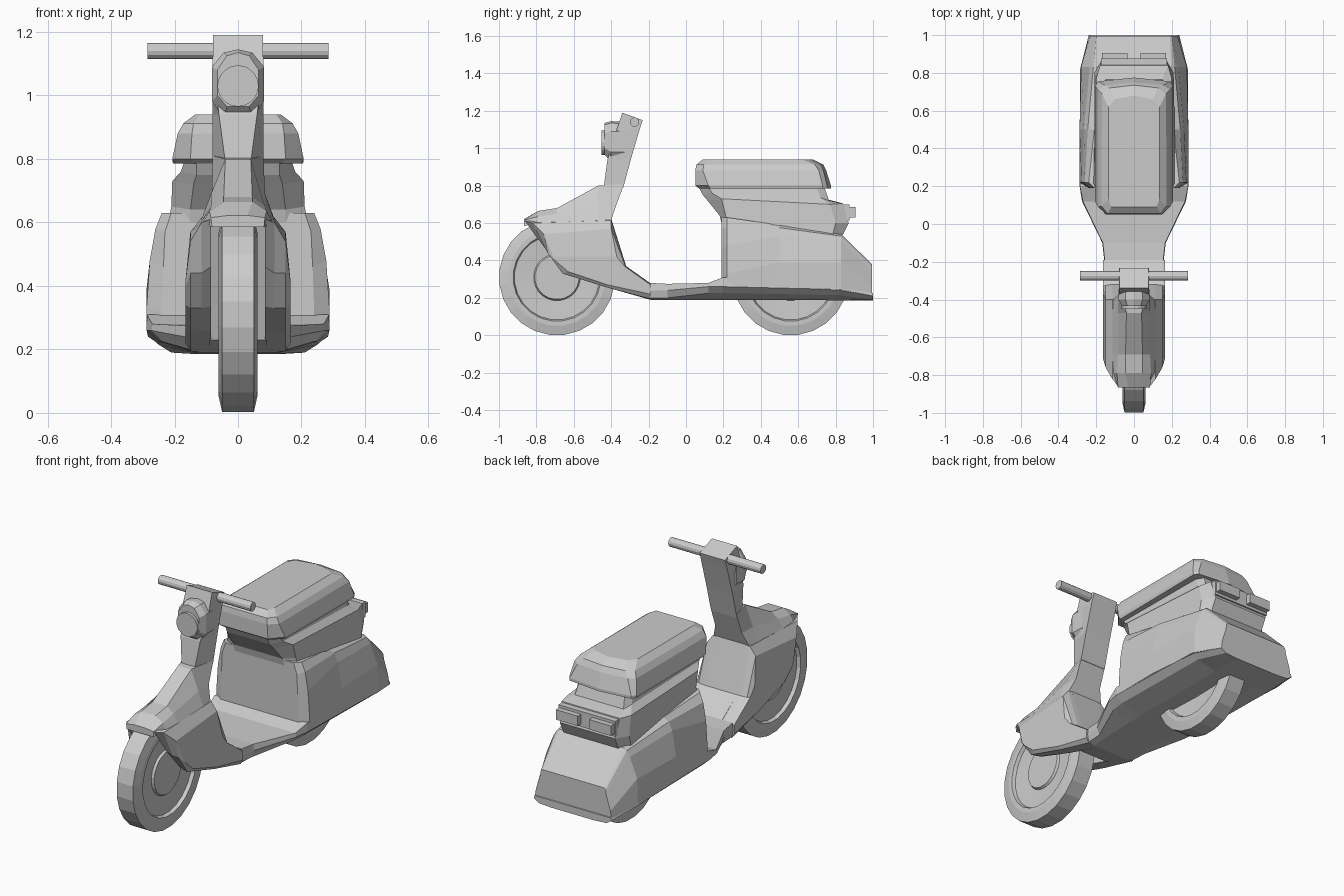
import bpy, bmesh, math
from mathutils import Vector


def skin(name, rings, mirror=False):
    """Bridge equal-length closed rings and cap both ends."""
    bm = bmesh.new()
    vs = [[bm.verts.new(p) for p in ring] for ring in rings]
    n = len(rings[0])
    for a, b in zip(vs, vs[1:]):
        for i in range(n):
            j = (i + 1) % n
            bm.faces.new((a[i], a[j], b[j], b[i]))
    bm.faces.new(vs[0])
    bm.faces.new(vs[-1])
    bmesh.ops.recalc_face_normals(bm, faces=bm.faces)
    me = bpy.data.meshes.new(name)
    bm.to_mesh(me)
    bm.free()
    ob = bpy.data.objects.new(name, me)
    bpy.context.collection.objects.link(ob)
    if mirror:
        ob.modifiers.new("Mirror", 'MIRROR').use_mirror_merge = False
    return ob


def loft(name, axis, sections):
    """Sections are (position, half outline); halves are mirrored in x."""
    rings = []
    for pos, half in sections:
        pts = []
        for p in half:
            if len(p) == 2:
                p = (p[0], pos, p[1]) if axis == 'y' else (p[0], p[1], pos)
            pts.append(p)
        rings.append(pts + [(-x, y, z) for x, y, z in reversed(pts) if x > 0])
    return skin(name, rings)


def cyl(name, r, depth, loc, rot, n=24):
    bpy.ops.mesh.primitive_cylinder_add(vertices=n, radius=r, depth=depth, location=loc, rotation=rot)
    bpy.context.object.name = name


def box(name, lo, hi, mirror=False):
    ring = lambda y: [(lo[0], y, lo[2]), (hi[0], y, lo[2]), (hi[0], y, hi[2]), (lo[0], y, hi[2])]
    return skin(name, [ring(lo[1]), ring(hi[1])], mirror)


# Wheels: one turned profile, tyre, recessed rim and hub
def wheel(name, cy, n=24):
    half = [(.05, .31), (.061, .26), (.061, .235), (.042, .228), (.035, .125), (.048, .118)]
    prof = [(-x, r) for x, r in reversed(half)] + half
    rings = []
    for x, r in prof:
        rings.append([(x, cy + r * math.cos(2 * math.pi * (i + .5) / n),
                       .31 + r * math.sin(2 * math.pi * (i + .5) / n)) for i in range(n)])
    skin(name, rings)


wheel("front_wheel", -.69)
wheel("rear_wheel", .56)

# Floor and underside
loft("floor", 'y', [
    (-.19, [(.12, .19), (.15, .20), (.158, .24), (.155, .28)]),
    (-.10, [(.12, .19), (.155, .20), (.168, .24), (.165, .275)]),
    (.12, [(.13, .19), (.24, .225), (.275, .26), (.27, .28)]),
    (.20, [(.13, .19), (.25, .225), (.288, .26), (.287, .31)]),
    (.82, [(.13, .187), (.25, .215), (.285, .245), (.28, .265)]),
    (1.0, [(.13, .185), (.21, .19), (.24, .21), (.235, .225)])])

# Rear bodywork
loft("rear_body", 'y', [
    (.19, [(.24, .26), (.24, .32), (.235, .46), (.23, .57), (.21, .63)]),
    (.22, [(.287, .26), (.288, .33), (.278, .48), (.26, .58), (.24, .63)]),
    (.50, [(.288, .26), (.288, .39), (.265, .53), (.245, .575), (.21, .59)]),
    (.83, [(.283, .24), (.28, .39), (.235, .50), (.215, .53), (.20, .54)]),
    (.995, [(.238, .21), (.23, .26), (.205, .34), (.20, .37), (.19, .38)])])

# Panel under the seat
loft("seat_base", 'z', [
    (.57, [(.15, .19, .60), (.22, .22, .60), (.21, .78, .52), (.17, .83, .52)]),
    (.65, [(.15, .18, .64), (.21, .21, .65), (.21, .80, .60), (.17, .87, .60)]),
    (.72, [(.14, .115, .72), (.207, .19, .73), (.20, .77, .70), (.18, .84, .705)]),
    (.75, [(.13, .09, .75), (.18, .14, .76), (.17, .72, .735), (.15, .765, .72)]),
    (.79, [(.13, .07), (.17, .12), (.165, .70), (.14, .74)])])

# Seat cushion
loft("seat", 'z', [
    (.785, [(.14, .07), (.20, .13), (.205, .73), (.19, .755), (0, .775)]),
    (.80, [(.15, .05), (.207, .12), (.207, .73), (.19, .755), (0, .775)]),
    (.88, [(.145, .05), (.19, .09), (.19, .71), (.155, .735), (0, .75)]),
    (.912, [(.14, .055), (.172, .095), (.17, .69), (.13, .72), (0, .735)]),
    (.94, [(.12, .09), (.135, .13), (.135, .62), (.10, .66), (0, .68)])])

# Tail lamps
box("lamp_bracket", (-.175, .80, .615), (.175, .875, .70))
box("tail_lamp", (.035, .87, .63), (.17, .905, .685), True)

# Leg shield sides, hollow between for the wheel
shield = [
    (.085, [(-.86, .61), (-.40, .625), (-.32, .37), (-.19, .275), (-.19, .19), (-.42, .26), (-.64, .335), (-.75, .46)]),
    (.115, [(-.82, .60), (-.40, .615), (-.32, .37), (-.19, .275), (-.19, .19), (-.42, .26), (-.65, .33), (-.74, .44)]),
    (.150, [(-.76, .54), (-.40, .57), (-.325, .37), (-.19, .275), (-.19, .195), (-.42, .255), (-.66, .33), (-.74, .44)]),
    (.165, [(-.71, .42), (-.37, .42), (-.33, .37), (-.19, .27), (-.19, .22), (-.42, .27), (-.63, .34), (-.70, .40)])]
skin("leg_shield_side", [[(x, y, z) for y, z in ring] for x, ring in shield], True)

# Leg shield rear panel
panel = [(-.46, .62), (-.40, .625), (-.32, .37), (-.19, .278), (-.19, .19), (-.33, .23), (-.365, .34)]
skin("leg_shield_back", [[(x, y, z) for y, z in panel] for x in (-.09, .09)])

# Nose above the front wheel
loft("nose", 'y', [
    (-.865, [(.082, .585), (.085, .615), (.03, .622)]),
    (-.79, [(.11, .60), (.09, .635), (.045, .665)]),
    (-.69, [(.115, .605), (.085, .65), (.045, .68)]),
    (-.47, [(.115, .61), (.085, .69), (.04, .80)]),
    (-.38, [(.11, -.40, .615), (.082, -.375, .69), (.08, -.33, .81)])])

# Steering column
loft("steering_column", 'z', [
    (.79, [(.08, -.335), (.04, -.44)]),
    (.94, [(.08, -.295), (.06, -.42)]),
    (1.10, [(.08, -.248), (.08, -.37)]),
    (1.17, [(.078, -.232, 1.15), (.078, -.34, 1.19)])])

# Headlamp and housing
loft("headlamp_housing", 'y', [
    (-.435, [(.035, .965), (.065, 1.0), (.065, 1.08), (.035, 1.125), (0, 1.135)]),
    (-.40, [(.045, .93), (.082, .98), (.082, 1.09), (.045, 1.135), (0, 1.145)]),
    (-.33, [(.045, .93), (.08, .98), (.08, 1.09), (.045, 1.13), (0, 1.14)])])
cyl("headlamp", .065, .05, (0, -.426, 1.03), (math.pi / 2, 0, 0), 20)

# Handlebar
cyl("handlebar", .025, .57, (0, -.275, 1.14), (0, math.pi / 2, 0), 12)
